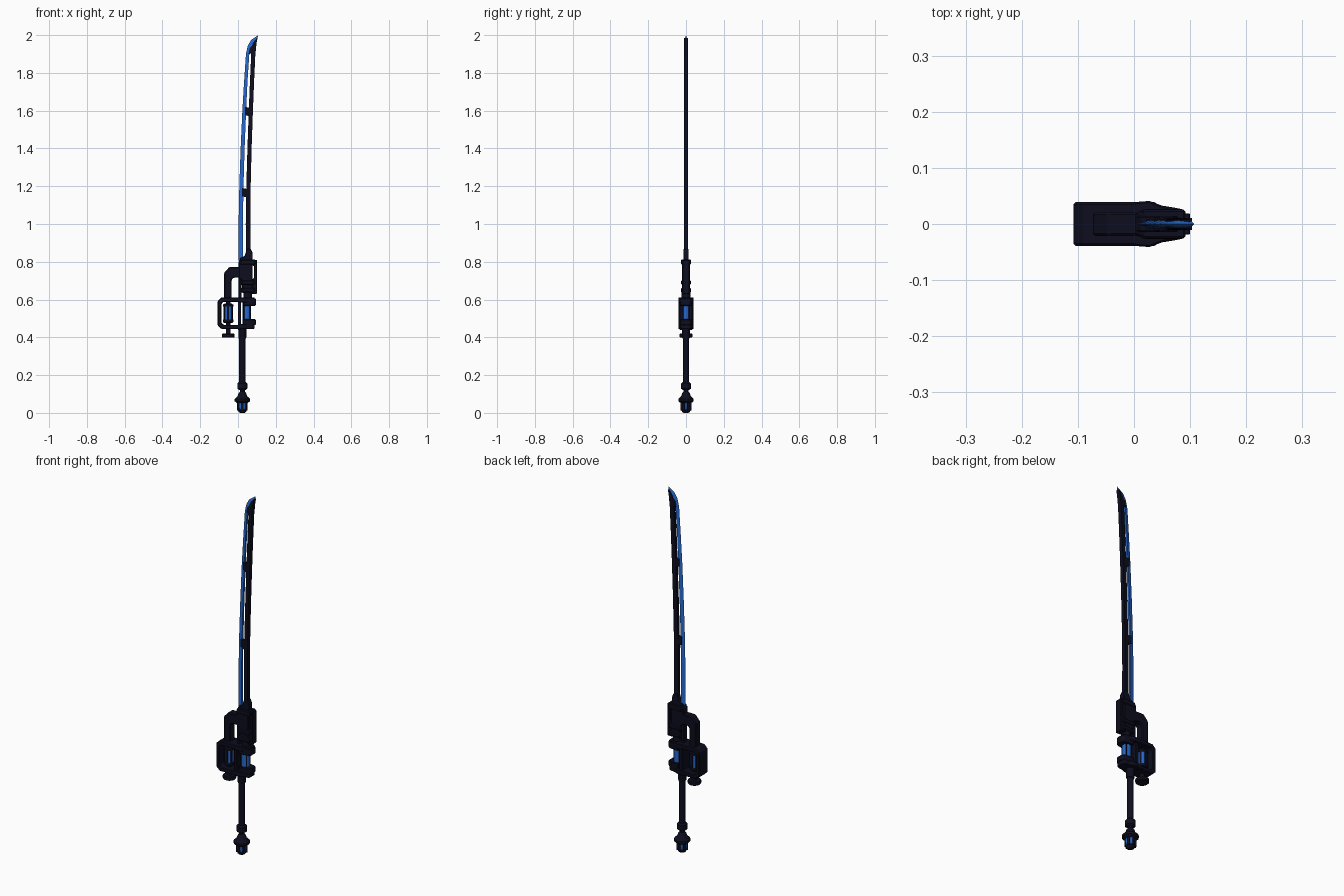
import bpy, bmesh, math
from mathutils import Vector

if "Cube" in bpy.data.objects:
    bpy.data.objects.remove(bpy.data.objects["Cube"])


def material(name, rgb):
    m = bpy.data.materials.new(name)
    m.diffuse_color = (*rgb, 1)
    m.use_nodes = True
    m.node_tree.nodes["Principled BSDF"].inputs["Base Color"].default_value = m.diffuse_color
    return m


DARK = material("midnight navy", (0.004, 0.004, 0.013))
BLUE = material("bright blue", (0.019, 0.135, 0.60))


def finish(name, bm, mat, bevel=0.0, smooth=False):
    bmesh.ops.recalc_face_normals(bm, faces=bm.faces)
    me = bpy.data.meshes.new(name)
    bm.to_mesh(me)
    bm.free()
    ob = bpy.data.objects.new(name, me)
    bpy.context.collection.objects.link(ob)
    me.materials.append(mat)
    if bevel:
        b = ob.modifiers.new("bevel", 'BEVEL')
        b.width, b.segments = bevel, 1
    if smooth:
        bpy.ops.object.select_all(action='DESELECT')
        ob.select_set(True)
        bpy.context.view_layer.objects.active = ob
        bpy.ops.object.shade_smooth_by_angle(angle=math.radians(35))
    return ob


def extrude(name, pts, vec, mat, bevel=0.0):
    """Closed 3D outline pushed along vec."""
    bm = bmesh.new()
    f = bm.faces.new([bm.verts.new(p) for p in pts])
    new = bmesh.ops.extrude_face_region(bm, geom=[f])["geom"]
    bmesh.ops.translate(bm, vec=vec, verts=[v for v in new if isinstance(v, bmesh.types.BMVert)])
    return finish(name, bm, mat, bevel)


def side(name, xz, half, mat=DARK, bevel=0.002, y=0.0):
    return extrude(name, [(x, y - half, z) for x, z in xz], Vector((0, 2 * half, 0)), mat, bevel)


def plan(name, xy, z0, z1, mat=DARK, bevel=0.003):
    """Half outline mirrored over y = 0, raised from z0 to z1."""
    loop = xy + [(x, -y) for x, y in reversed(xy)]
    return extrude(name, [(x, y, z0) for x, y in loop], Vector((0, 0, z1 - z0)), mat, bevel)


def box(name, x0, x1, half, z0, z1, mat=DARK, bevel=0.002, y=0.0):
    return side(name, [(x0, z0), (x1, z0), (x1, z1), (x0, z1)], half, mat, bevel, y)


def lathe(name, x, rz, mat=DARK, seg=20):
    bm = bmesh.new()
    rings = []
    for r, z in rz:
        rings.append([bm.verts.new((x + r * math.cos(2 * math.pi * i / seg),
                                    r * math.sin(2 * math.pi * i / seg), z)) for i in range(seg)])
    for a, b in zip(rings, rings[1:]):
        for i in range(seg):
            j = (i + 1) % seg
            bm.faces.new((a[i], a[j], b[j], b[i]))
    bm.faces.new(rings[0])
    bm.faces.new(rings[-1])
    return finish(name, bm, mat, smooth=True)


def ribs(name, cx, radius, z0, z1, count, width, mat=DARK):
    """Upright bars standing round a cylinder."""
    for i in range(count):
        ob = box(f"{name}_{i + 1}", radius - 0.004, radius + 0.003, width / 2, z0, z1, mat, 0)
        ob.location.x = cx
        ob.rotation_euler.z = 2 * math.pi * (i + 0.5) / count


def sweep(name, sections, mat):
    """Join cross-sections (lists of 3D points) into a closed solid."""
    bm = bmesh.new()
    rows = [[bm.verts.new(p) for p in s] for s in sections]
    n = len(rows[0])
    for a, b in zip(rows, rows[1:]):
        for i in range(n):
            bm.faces.new((a[i], a[(i + 1) % n], b[(i + 1) % n], b[i]))
    bm.faces.new(rows[0])
    bm.faces.new(rows[-1])
    return finish(name, bm, mat)


HX = 0.023   # handle axis

# Pommel: blue core in a dark cage, with flange and neck
lathe("pommel_core", HX, [(0.012, 0.006), (0.021, 0.014), (0.025, 0.03), (0.025, 0.06)], BLUE)
lathe("pommel_cap", HX, [(0.012, 0.0), (0.019, 0.004), (0.024, 0.014), (0.022, 0.018)])
ribs("pommel_rib", HX, 0.0255, 0.012, 0.062, 6, 0.013)
lathe("pommel_flange", HX, [(0.028, 0.052), (0.041, 0.062), (0.041, 0.074), (0.026, 0.088),
                            (0.020, 0.105), (0.013, 0.112), (0.013, 0.128)])
lathe("pommel_ring", HX, [(0.018, 0.122), (0.026, 0.128), (0.026, 0.156), (0.018, 0.164)])

# Handle
lathe("handle", HX, [(0.0165, 0.12), (0.0165, 0.45)], seg=12)
lathe("handle_collar", HX, [(0.019, 0.395), (0.021, 0.40), (0.021, 0.45)], seg=12)

# Guard: two tapered blocks around a blue cylinder
TAPER = [(0.0, 0.039), (0.027, 0.041), (0.055, 0.031), (0.078, 0.028), (0.088, 0.022)]
plan("guard_base", TAPER, 0.445, 0.47)
plan("guard_top", TAPER, 0.585, 0.612)
lathe("guard_cell", 0.047, [(0.022, 0.46), (0.022, 0.60)], BLUE)
COLLAR = [(0.026, 0.032), (0.055, 0.032), (0.084, 0.027), (0.094, 0.018)]
plan("cell_lower_collar", COLLAR, 0.465, 0.496)
plan("cell_upper_collar", COLLAR, 0.567, 0.605)
ribs("cell_rib", 0.047, 0.022, 0.49, 0.575, 4, 0.006)
box("guard_divider", -0.001, 0.017, 0.034, 0.44, 0.61)

# Chamfered side frame, open at front and back
OUTER = [(0.01, 0.444), (-0.088, 0.444), (-0.108, 0.464), (-0.108, 0.592), (-0.088, 0.612), (0.01, 0.612)]
INNER = [(0.01, 0.466), (-0.077, 0.466), (-0.088, 0.477), (-0.088, 0.577), (-0.077, 0.588), (0.01, 0.588)]
side("side_frame", OUTER + INNER[::-1], 0.039, bevel=0.004)

# Canister in the frame with plunger below
CX = -0.052
lathe("canister_core", CX, [(0.023, 0.485), (0.023, 0.57)], BLUE)
lathe("canister_lower_cap", CX, [(0.02, 0.476), (0.027, 0.48), (0.027, 0.494)])
lathe("canister_upper_cap", CX, [(0.027, 0.562), (0.027, 0.573), (0.02, 0.578)])
ribs("canister_rib", CX, 0.0235, 0.485, 0.57, 6, 0.010)
lathe("canister_rod", CX, [(0.012, 0.405), (0.012, 0.60)])
lathe("plunger_disc", CX, [(0.030, 0.398), (0.034, 0.402), (0.034, 0.416), (0.030, 0.42)])

# Bent arm joining frame and body
side("bent_arm", [(-0.073, 0.605), (-0.073, 0.742), (-0.046, 0.772), (0.03, 0.772), (0.03, 0.716),
                  (-0.022, 0.716), (-0.034, 0.704), (-0.034, 0.605)], 0.021, bevel=0.004)

# Upper body and rear plate
lathe("body_neck", 0.052, [(0.023, 0.60), (0.023, 0.64)])
side("upper_body", [(0.022, 0.635), (0.078, 0.635), (0.078, 0.812), (0.012, 0.812), (0.003, 0.80), (0.003, 0.716),
                    (0.022, 0.70)], 0.022, bevel=0.004)
box("body_front_post", 0.003, 0.018, 0.016, 0.60, 0.72)
side("rear_plate", [(0.07, 0.63), (0.1, 0.63), (0.1, 0.81), (0.07, 0.81), (0.07, 0.785), (0.086, 0.775),
                    (0.086, 0.715), (0.07, 0.705)], 0.019)
for z in (0.65, 0.69):
    box("body_band", 0.015, 0.09, 0.027, z - 0.012, z + 0.012, bevel=0.005)
box("body_top_band", 0.012, 0.092, 0.026, 0.785, 0.812, bevel=0.004)
side("blade_socket", [(0.004, 0.80), (0.078, 0.80), (0.078, 0.845), (0.068, 0.868), (0.046, 0.868), (0.036, 0.832),
                      (0.012, 0.82)], 0.014)

# Blade: (z, edge left, edge right, spine left, spine right)
ROWS = [(0.80, 0.004, 0.027, 0.042, 0.068), (1.0, 0.003, 0.026, 0.041, 0.065),
        (1.2, 0.007, 0.029, 0.044, 0.067), (1.4, 0.014, 0.035, 0.050, 0.072),
        (1.6, 0.023, 0.043, 0.057, 0.079), (1.75, 0.032, 0.050, 0.063, 0.085),
        (1.90, 0.042, 0.060, 0.070, 0.092)]
edge = [((l, z), (r, z)) for z, l, r, _, _ in ROWS]
edge += [((0.052, 1.945), (0.066, 1.925)), ((0.070, 1.975), (0.080, 1.960)), ((0.107, 2.0), (0.102, 1.982))]
sweep("cutting_edge", [[(l[0], 0, l[1]), (r[0], -0.006, r[1]), (r[0], 0.006, r[1])] for l, r in edge], BLUE)
spine = [((l, z), (r, z)) for z, _, _, l, r in ROWS]
spine += [((0.066, 1.925), (0.095, 1.925)), ((0.080, 1.960), (0.098, 1.955)), ((0.099, 1.984), (0.103, 1.984))]
sweep("blade_spine", [[(l[0], -0.008, l[1]), (r[0], -0.011, r[1]), (r[0], 0.011, r[1]), (l[0], 0.008, l[1])]
                      for l, r in spine], DARK)

# Bridges between cutting edge and spine
for i, (z, x0, x1) in enumerate([(1.165, 0.022, 0.06), (1.595, 0.036, 0.07)]):
    side(f"blade_bridge_{i + 1}", [(x0, z - 0.018), (x1, z - 0.028), (x1, z + 0.018), (x0, z + 0.026)], 0.0085, bevel=0)
side("tip_bridge", [(0.056, 1.90), (0.08, 1.905), (0.08, 1.95), (0.062, 1.93)], 0.0075, bevel=0)
